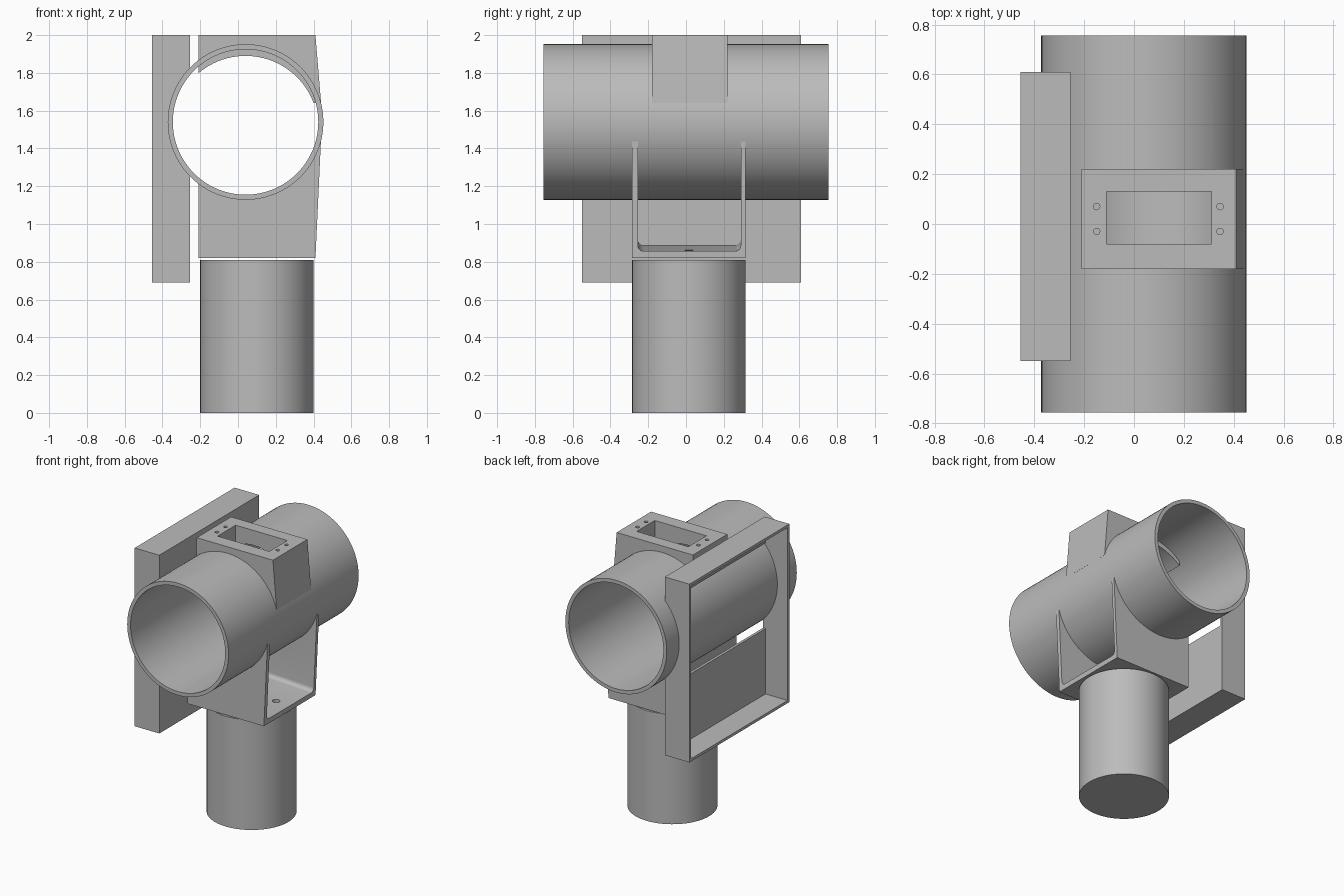
import bpy, bmesh, math
from mathutils import Vector, Matrix

cube = bpy.data.objects.get("Cube")
if cube:
    bpy.data.objects.remove(cube, do_unlink=True)

grey = bpy.data.materials.new("plain_grey")
grey.use_nodes = True
grey.diffuse_color = (0.5, 0.5, 0.5, 1)
grey.node_tree.nodes["Principled BSDF"].inputs["Base Color"].default_value = (0.5, 0.5, 0.5, 1)


def finish(name, bm):
    bmesh.ops.recalc_face_normals(bm, faces=bm.faces)
    mesh = bpy.data.meshes.new(name)
    bm.to_mesh(mesh)
    bm.free()
    mesh.materials.append(grey)
    ob = bpy.data.objects.new(name, mesh)
    bpy.context.collection.objects.link(ob)
    return ob


def prism(name, points, sweep):
    """Sweep a closed outline along a vector."""
    bm = bmesh.new()
    face = bm.faces.new([bm.verts.new(p) for p in points])
    ext = bmesh.ops.extrude_face_region(bm, geom=[face])
    moved = [g for g in ext["geom"] if isinstance(g, bmesh.types.BMVert)]
    bmesh.ops.translate(bm, verts=moved, vec=Vector(sweep))
    return finish(name, bm)


def block(name, x0, x1, y0, y1, z0, z1):
    return prism(name, [(x0, y0, z0), (x1, y0, z0), (x1, y1, z0), (x0, y1, z0)],
                 (0, 0, z1 - z0))


def cylinder(name, centre, radius, length, axis="Z", segments=96):
    bm = bmesh.new()
    bmesh.ops.create_cone(bm, cap_ends=True, segments=segments, radius1=radius,
                          radius2=radius, depth=length)
    if axis == "Y":
        bm.transform(Matrix.Rotation(math.pi / 2, 4, "X"))
    bm.transform(Matrix.Translation(centre))
    return finish(name, bm)


def cut(ob, *cutters):
    bpy.context.view_layer.objects.active = ob
    for c in cutters:
        m = ob.modifiers.new("cut", "BOOLEAN")
        m.operation, m.object, m.solver = "DIFFERENCE", c, "EXACT"
        bpy.ops.object.modifier_apply(modifier=m.name)
        bpy.data.objects.remove(c, do_unlink=True)


AX, AZ, R_OUT, R_IN = 0.04, 1.54, 0.412, 0.385


def bore(radius, z=AZ):
    return cylinder("bore", (AX, 0, z), radius, 3, "Y")


def slot():
    return block("slot", -0.11, 0.31, -0.08, 0.13, 1.6, 2.2)


# Horizontal tube with a slot through its top
tube = cylinder("main_tube", (AX, 0, AZ), R_OUT, 1.51, "Y")
cut(tube, bore(R_IN), slot())

# Support post
post = cylinder("support_post", (0.1, 0.015, 0.405), 0.3, 0.81)

# Upper mount, slotted and drilled, with its underside following the bore
upper = prism("upper_mount",
              [(-0.21, -0.18, 2), (0.41, -0.18, 2), (0.44, -0.18, 1.64), (-0.21, -0.18, 1.64)],
              (0, 0.4, 0))
cut(upper, bore(R_IN, AZ - 0.035), slot())
for x in (-0.15, 0.345):
    for y in (-0.03, 0.07):
        cut(upper, cylinder("screw_hole", (x, y, 1.98), 0.013, 0.2, segments=24))

# Lower cradle, open on one side, with a rounded, slightly sloping floor
cradle = prism("lower_cradle",
               [(-0.21, -0.285, 0.82), (0.41, -0.285, 0.82),
                (0.44, -0.285, 1.46), (-0.21, -0.285, 1.46)], (0, 0.6, 0))
outline = [(-0.18, -0.255, 1.7)]
for y, start in ((-0.225, math.pi), (0.26, 1.5 * math.pi)):
    for i in range(7):
        a = start + i * math.pi / 12
        outline.append((-0.18, y + 0.03 * math.cos(a), 0.915 + 0.03 * math.sin(a)))
outline.append((-0.18, 0.29, 1.7))
cut(cradle, prism("cavity", outline, (0.72, 0, -0.035)), bore(0.4),
    cylinder("floor_hole", (0.3, 0.015, 0.85), 0.025, 0.2, segments=24))

# Side tray: open outward, back panel cleared around the tube
tray = block("side_tray", -0.455, -0.255, -0.55, 0.61, 0.69, 2)
cut(tray, block("pocket", -0.6, -0.275, -0.53, 0.59, 0.71, 1.98),
    block("panel_opening", -0.35, -0.1, -0.53, 0.59, 1.19, 1.82), bore(0.405))

# Smooth round faces, crisp edges
for ob in (tube, post, upper, cradle, tray):
    bpy.ops.object.select_all(action="DESELECT")
    ob.select_set(True)
    bpy.context.view_layer.objects.active = ob
    bpy.ops.object.shade_smooth_by_angle(angle=math.radians(30))
